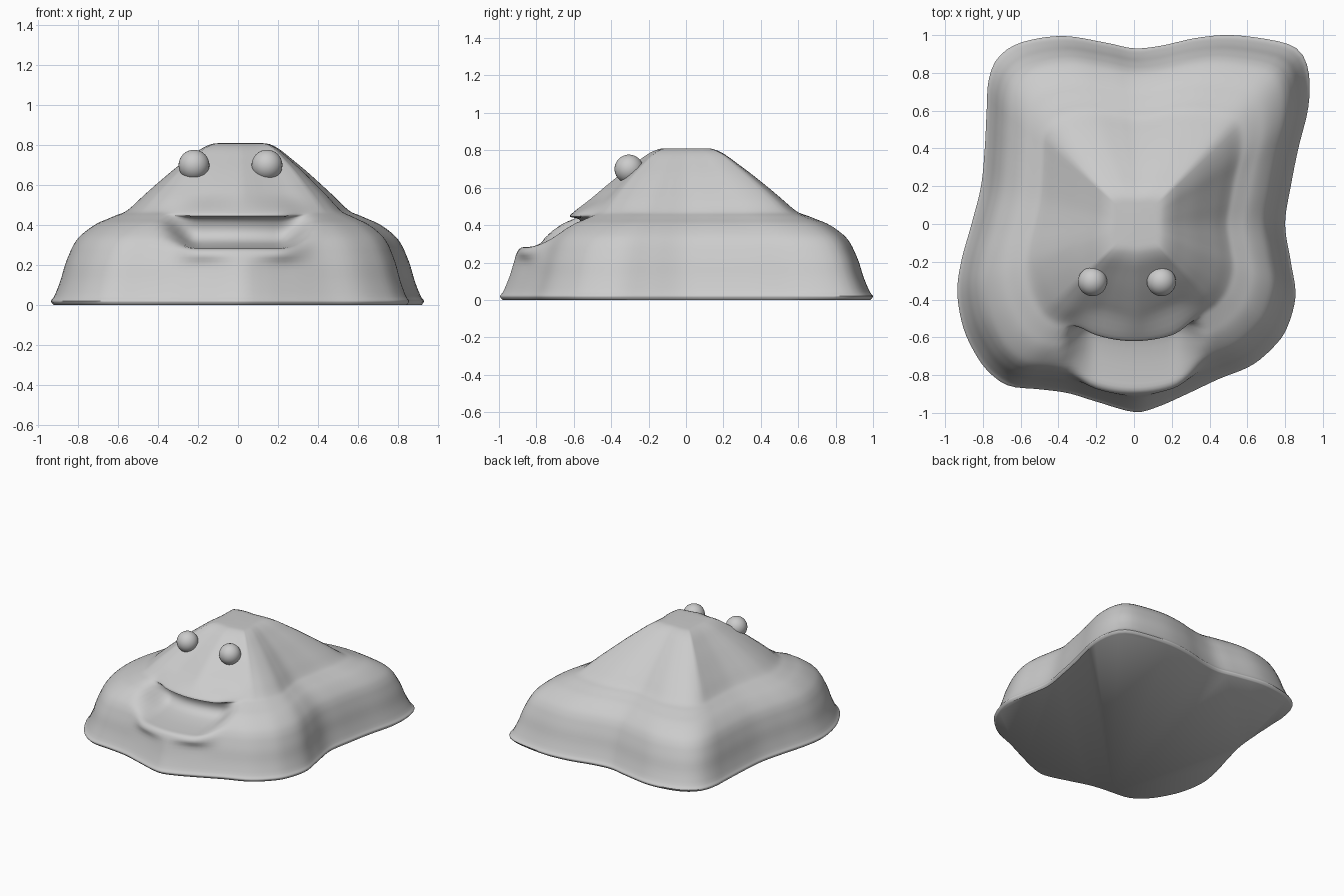
import bpy, bmesh, math
from mathutils import Vector

if "Cube" in bpy.data.objects:
    bpy.data.objects.remove(bpy.data.objects["Cube"])

grey = bpy.data.materials.new("clay_grey")
grey.diffuse_color = (0.6, 0.6, 0.6, 1)
grey.use_nodes = True
grey.node_tree.nodes["Principled BSDF"].inputs["Base Color"].default_value = grey.diffuse_color

# Footprint of the body, counter-clockwise from the right side
OUTLINE = [(.80, 0), (.83, .2), (.87, .4), (.92, .6), (.93, .75), (.91, .86), (.86, .93), (.75, .97),
           (.52, 1), (.33, .985), (.15, .945), (0, .93), (-.15, .96), (-.38, .995), (-.6, .96),
           (-.72, .88), (-.77, .76), (-.78, .6), (-.79, .4), (-.81, .2), (-.86, 0), (-.915, -.2),
           (-.935, -.37), (-.9, -.56), (-.82, -.72), (-.74, -.81), (-.65, -.86), (-.5, -.875),
           (-.35, -.895), (-.2, -.94), (0, -.995), (.12, -.97), (.28, -.9), (.45, -.82), (.62, -.75),
           (.74, -.65), (.81, -.55), (.855, -.38), (.83, -.2)]
# Levels of the body: height, scale, roundness towards a square, mouth y, mouth z
LEVELS = [(0, .985, 0), (.02, 1, 0), (.045, .982, 0), (.12, .95, 0), (.20, .925, 0),
          (.26, .90, 0, -.905, .25), (.30, .88, 0, -.88, .28), (.34, .85, 0, -.82, .285),
          (.38, .80, 0, -.70, .295), (.41, .75, 0, -.59, .32), (.43, .70, 0, -.55, .37),
          (.45, .65, 0, -.57, .43), (.465, .61, .05, -.62, .445), (.49, .575, .1, -.595, .475),
          (.54, .52, .15), (.60, .45, .2), (.67, .365, .3), (.73, .285, .4), (.78, .215, .5),
          (.805, .16, .6), (.81, .12, .6)]
SEG, STEPS = 160, 3


def spline(a, b, c, d, t):
    """Smooth interpolation between b and c."""
    return .5 * (2 * b + (c - a) * t + (2 * a - 5 * b + 4 * c - d) * t * t
                 + (3 * b - a - 3 * c + d) * t ** 3)


def smooth_loop(points, count):
    """Resample a closed loop evenly by angle."""
    n = len(points)
    p = [Vector(q) for q in points]
    fine = [spline(p[i - 1], p[i], p[(i + 1) % n], p[(i + 2) % n], k / 20)
            for i in range(n) for k in range(20)]
    polar = sorted((math.atan2(v.y, v.x) % math.tau, v.length) for v in fine)
    polar = [(polar[-1][0] - math.tau, polar[-1][1])] + polar + [(polar[0][0] + math.tau, polar[0][1])]
    out, j = [], 0
    for i in range(count):
        a = math.tau * i / count
        while polar[j + 1][0] < a:
            j += 1
        (a0, r0), (a1, r1) = polar[j], polar[j + 1]
        r = r0 + (r1 - r0) * (a - a0) / max(a1 - a0, 1e-9)
        out.append(Vector((r * math.cos(a), r * math.sin(a))))
    return out


def make_object(name, bm):
    mesh = bpy.data.meshes.new(name)
    bmesh.ops.recalc_face_normals(bm, faces=bm.faces)
    bm.to_mesh(mesh)
    bm.free()
    obj = bpy.data.objects.new(name, mesh)
    bpy.context.collection.objects.link(obj)
    mesh.materials.append(grey)
    bpy.ops.object.select_all(action='DESELECT')
    bpy.context.view_layer.objects.active = obj
    obj.select_set(True)
    bpy.ops.object.shade_smooth_by_angle(angle=math.radians(50))
    return obj


# Body: stacked rings, with the front pulled inwards to form the mouth
loop = smooth_loop(OUTLINE, SEG)
rings = []
for i, lev in enumerate(LEVELS):
    z, f, round_ = lev[:3]
    ring = []
    for p in loop:
        m = max(abs(p.x), abs(p.y))
        square = p * (.9 / m)
        q = p.lerp(square, round_) * f
        x, y, h = q.x + .02 * round_, q.y, z
        if len(lev) > 3 and y < 0:
            t = min(max((.40 - abs(x)) / .20, 0), 1)
            w = t * t * (3 - 2 * t)
            y += w * (lev[3] + .8 * x * x - y)
            h += w * (lev[4] - h)
        ring.append(Vector((x, y, h)))
    rings.append(ring)

bm = bmesh.new()
rows = []
last = len(rings) - 1
for i in range(last):
    for k in range(STEPS):
        a, b, c, d = (rings[min(max(i + o, 0), last)] for o in (-1, 0, 1, 2))
        rows.append([spline(*q, k / STEPS) for q in zip(a, b, c, d)])
rows.append(rings[last])
rows = [[bm.verts.new((v.x, v.y, max(v.z, 0))) for v in r] for r in rows]
for r0, r1 in zip(rows, rows[1:]):
    for j in range(SEG):
        k = (j + 1) % SEG
        bm.faces.new((r0[j], r0[k], r1[k], r1[j]))
bm.faces.new(rows[0][::-1])
bm.faces.new(rows[-1])
make_object("body", bm)

# Eyes: two round beads on the front slope
for name, x in (("left_eye", -.22), ("right_eye", .145)):
    bm = bmesh.new()
    bmesh.ops.create_uvsphere(bm, u_segments=32, v_segments=20, radius=.077)
    bmesh.ops.translate(bm, verts=bm.verts, vec=(x, -.305, .70))
    make_object(name, bm)
